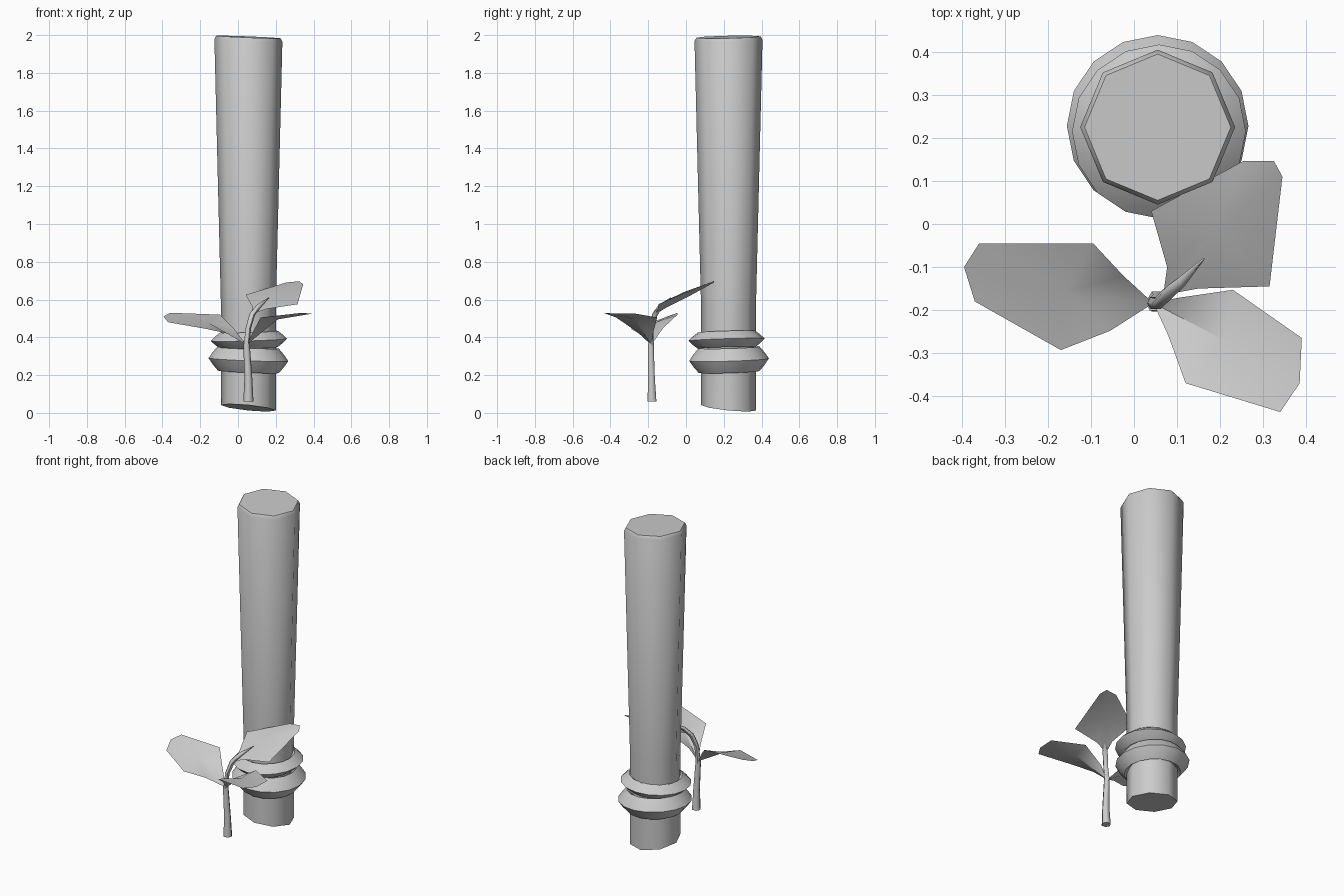
import bpy
import bmesh
from math import cos, sin, pi, radians
from mathutils import Vector

cube = bpy.data.objects.get("Cube")
if cube:
    bpy.data.objects.remove(cube, do_unlink=True)

grey = bpy.data.materials.new("plain grey")
grey.use_nodes = True
colour = (0.6, 0.6, 0.6, 1)
grey.diffuse_color = colour
grey.node_tree.nodes["Principled BSDF"].inputs["Base Color"].default_value = colour


def finish(bm, name, angle=60, solid=True):
    if solid:
        bmesh.ops.recalc_face_normals(bm, faces=bm.faces)
    mesh = bpy.data.meshes.new(name)
    bm.to_mesh(mesh)
    bm.free()
    mesh.materials.append(grey)
    obj = bpy.data.objects.new(name, mesh)
    bpy.context.collection.objects.link(obj)
    bpy.ops.object.select_all(action="DESELECT")
    obj.select_set(True)
    bpy.context.view_layer.objects.active = obj
    bpy.ops.object.shade_smooth_by_angle(angle=radians(angle))
    return obj


def bridge(bm, a, b):
    n = len(a)
    for i in range(n):
        j = (i + 1) % n
        bm.faces.new((a[i], a[j], b[j], b[i]))


def lathe(name, centre, profile, sides, closed=False, angle=60):
    """Spin (radius, z, slope_x, slope_y) rows about a vertical axis."""
    bm = bmesh.new()
    rows = []
    for r, z, sx, sy in profile:
        row = []
        for i in range(sides):
            a = 2 * pi * i / sides
            x, y = r * cos(a), r * sin(a)
            row.append(bm.verts.new((centre[0] + x, centre[1] + y, z + sx * x + sy * y)))
        rows.append(row)
    for a, b in zip(rows, rows[1:]):
        bridge(bm, a, b)
    if closed:
        bridge(bm, rows[-1], rows[0])
    else:
        bm.faces.new(rows[0])
        bm.faces.new(rows[-1])
    return finish(bm, name, angle)


def tube(name, path, sides=6):
    """Tapered tube through (point, radius) stations."""
    bm = bmesh.new()
    pts = [Vector(p) for p, r in path]
    rows = []
    for i, (p, r) in enumerate(path):
        d = pts[min(i + 1, len(pts) - 1)] - pts[max(i - 1, 0)]
        u = d.cross(Vector((0, 1, 0))).normalized()
        v = d.normalized().cross(u)
        rows.append([bm.verts.new(pts[i] + r * (cos(2 * pi * k / sides) * u + sin(2 * pi * k / sides) * v))
                     for k in range(sides)])
    for a, b in zip(rows, rows[1:]):
        bridge(bm, a, b)
    bm.faces.new(rows[0])
    bm.faces.new(rows[-1])
    return finish(bm, name)


def leaf(name, base, outline, rib):
    """Thin blade: a fan from the rib point to the outline."""
    bm = bmesh.new()
    hub = bm.verts.new(rib)
    rim = [bm.verts.new(p) for p in [base] + outline]
    for i, v in enumerate(rim):
        bm.faces.new((hub, v, rim[(i + 1) % len(rim)]))
    bmesh.ops.recalc_face_normals(bm, faces=bm.faces)
    if sum(f.normal.z for f in bm.faces) < 0:
        bmesh.ops.reverse_faces(bm, faces=bm.faces)
    return finish(bm, name, solid=False)


# Post with slanted ends
lathe("post", (0.055, 0.225), [
    (0.145, 0.027, -0.1, -0.1), (0.145, 0.55, 0, 0),
    (0.18, 1.972, -0.04, 0.02), (0.17, 1.99, -0.04, 0.02)], 8, angle=50)

# Two bulging bands round the post
for name, centre, z, r, h, tilt in (
        ("lower_band", (0.055, 0.228), 0.282, 0.211, 0.065, -0.04),
        ("upper_band", (0.058, 0.215), 0.387, 0.202, 0.043, 0.03)):
    lathe(name, centre, [(r, z, tilt, 0.03), (r - 0.022, z + h * 0.5, tilt, 0.03),
                         (r - 0.05, z + h, tilt, 0.03), (0.125, z + h * 0.6, tilt, 0.03),
                         (0.125, z - h * 0.6, tilt, 0.03), (r - 0.05, z - h, tilt, 0.03),
                         (r - 0.022, z - h * 0.5, tilt, 0.03)], 16, closed=True)

# Stem and curled shoot
tube("stem", [((0.055, -0.18, 0.06), 0.027), ((0.055, -0.183, 0.18), 0.021),
              ((0.045, -0.186, 0.365), 0.017)])
tube("shoot", [((0.045, -0.184, 0.35), 0.016), ((0.055, -0.185, 0.45), 0.014),
               ((0.075, -0.165, 0.52), 0.015), ((0.11, -0.135, 0.565), 0.012),
               ((0.163, -0.08, 0.61), 0.002)])

# Leaves
leaf("left_side_leaf", (0.045, -0.184, 0.36), [
    (-0.025, -0.12, 0.45), (-0.095, -0.045, 0.52), (-0.36, -0.045, 0.53),
    (-0.395, -0.1, 0.51), (-0.37, -0.18, 0.48), (-0.17, -0.293, 0.445),
    (-0.055, -0.248, 0.42)], (-0.16, -0.16, 0.48))
leaf("front_leaf", (0.045, -0.184, 0.36), [
    (0.08, -0.26, 0.43), (0.12, -0.37, 0.505), (0.34, -0.437, 0.53),
    (0.385, -0.37, 0.525), (0.39, -0.265, 0.525), (0.23, -0.153, 0.505),
    (0.1, -0.172, 0.43)], (0.21, -0.27, 0.495))
leaf("back_leaf", (0.068, -0.165, 0.52), [
    (0.15, -0.15, 0.55), (0.315, -0.145, 0.575), (0.345, 0.11, 0.68),
    (0.325, 0.147, 0.697), (0.255, 0.147, 0.69), (0.04, 0.03, 0.625),
    (0.077, -0.1, 0.56)], (0.19, -0.01, 0.64))
